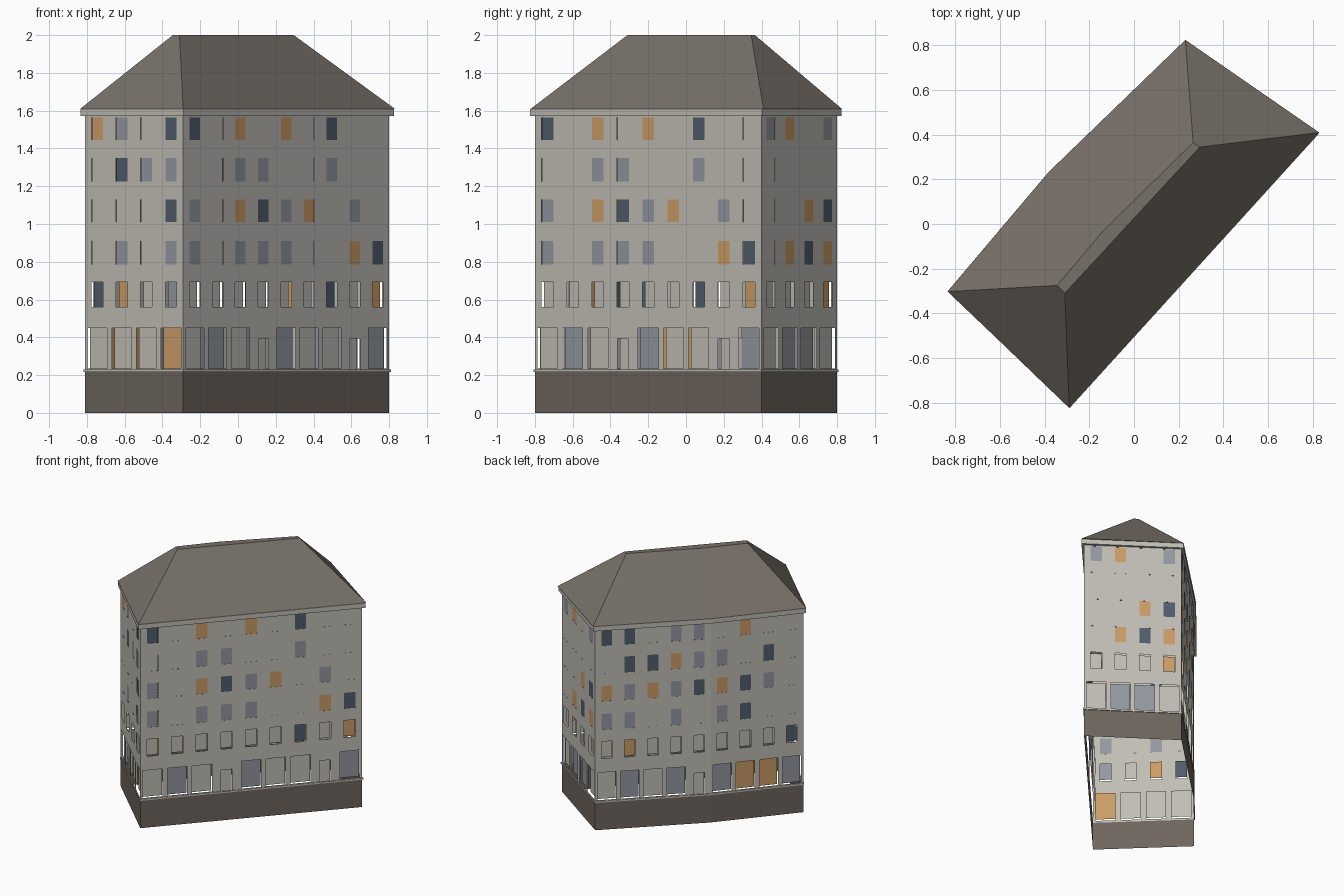
import bpy, bmesh
from mathutils import Vector

if "Cube" in bpy.data.objects:
    bpy.data.objects.remove(bpy.data.objects["Cube"])

# Footprint corners, counter-clockwise from the left corner; the long rear side has a slight bend
FOOT = [Vector(p) for p in [(-.81, -.30), (-.29, -.80), (.80, .40), (.23, .80), (-.37, .22)]]
EAVE = [(-.835, -.303), (-.29, -.822), (.83, .41), (.23, .825), (-.385, .23)]
RIDGE = [(-.345, -.275), (-.31, -.31), (.295, .345), (.265, .365), (-.138, -.031)]


def material(name, rgb):
    m = bpy.data.materials.new(name)
    m.diffuse_color = (*rgb, 1)
    m.use_nodes = True
    m.node_tree.nodes["Principled BSDF"].inputs["Base Color"].default_value = m.diffuse_color
    return m


WALL = material("warm_stone", (.53, .51, .46))
BROWN = material("plinth_brown", (.155, .13, .11))
ROOF = material("roof_brown", (.185, .162, .14))
SLATE = material("dark_slate_glass", (.08, .11, .15))
GREY = material("grey_glass", (.29, .31, .35))
ORANGE = material("lit_orange_glass", (.60, .33, .13))
PANE_MATS = [WALL, SLATE, GREY, ORANGE]


def make(name, faces, mats):
    """faces: list of (points, material index)"""
    bm = bmesh.new()
    for pts, mi in faces:
        bm.faces.new([bm.verts.new(p) for p in pts]).material_index = mi
    bmesh.ops.remove_doubles(bm, verts=bm.verts, dist=1e-5)
    me = bpy.data.meshes.new(name)
    bm.to_mesh(me)
    bm.free()
    for m in mats:
        me.materials.append(m)
    ob = bpy.data.objects.new(name, me)
    bpy.context.collection.objects.link(ob)
    return ob


def offset(poly, d):
    """Mitred outward offset of a counter-clockwise polygon"""
    out = []
    for i, p in enumerate(poly):
        a = (p - poly[i - 1]).normalized()
        b = (poly[(i + 1) % len(poly)] - p).normalized()
        na, nb = Vector((a.y, -a.x)), Vector((b.y, -b.x))
        out.append(p + (na + nb) * d / (1 + na.dot(nb)))
    return out


def skirt(lo, z0, hi, z1):
    """Ring of quads between two outlines"""
    n = len(lo)
    return [([(*lo[i], z0), (*lo[(i + 1) % n], z0), (*hi[(i + 1) % n], z1), (*hi[i], z1)], 0)
            for i in range(n)]


def moulding(name, d, z0, z1):
    """Projecting band around the building"""
    o = offset(FOOT, d)
    make(name, skirt(FOOT, z0, o, z0) + skirt(o, z0, o, z1) + skirt(o, z1, FOOT, z1), [WALL])


# Plinth (open underneath), ledge, cornice
make("plinth", skirt(FOOT, 0, FOOT, .22), [BROWN])
moulding("plinth_ledge", .006, .217, .229)
moulding("cornice", .018, 1.572, 1.61)

# Hipped roof with a narrow flat top
make("roof", skirt(EAVE, 1.61, RIDGE, 2.0) + [([(*p, 2.0) for p in RIDGE], 0)]
     + skirt(FOOT, 1.61, EAVE, 1.61), [ROOF])

# Storeys: band bottom, band top, window bottom, window top, width share, recess
STOREYS = [(.22, .50, .235, .45, .80, .02), (.50, .735, .56, .693, .46, .02),
           (.735, .96, .785, .91, .46, .001), (.96, 1.18, 1.01, 1.13, .46, .001),
           (1.18, 1.40, 1.225, 1.35, .46, .001), (1.40, 1.61, 1.445, 1.565, .46, .001)]
# Pane colours per wall, ground storey first: C stone, L slate, G grey, O orange, d door
SIDES = [
    ("left_end", ["CCCO", "LOCG", "CGCG", "CCCL", "CLGG", "OGCL"]),
    ("front_right", ["CGCdGCCdG", "CCCCCCLCO", "GCGGGCCOL", "GCOLGOCGC", "CCGGCCGCC", "LCOCOCLCC"]),
    ("right_end", ["CGGC", "CCCO", "COLO", "CCOL", "CCCC", "GOCG"]),
    ("rear_a", ["CGCGd", "COCCC", "GGCGC", "OGOGL", "CLLOG", "LLCGG"]),
    ("rear_b", ["GOOG", "CCCL", "GLCC", "OLGC", "GCLC", "COCC"]),
]

# Walls with window openings, and the panes set into them
for s, (side, rows) in enumerate(SIDES):
    a, b = FOOT[s], FOOT[(s + 1) % 5]
    along = (b - a).normalized()
    inward = Vector((-along.y, along.x))
    wall, panes = [], []

    def quad(u0, u1, z0, z1, depth=0.0):
        p, q = a.lerp(b, u0) + inward * depth, a.lerp(b, u1) + inward * depth
        return [(*p, z0), (*q, z0), (*q, z1), (*p, z1)]

    for (z0, z1, w0, w1, share, depth), row in zip(STOREYS, rows):
        n = len(row)
        for c, code in enumerate(row):
            lo, hi, width, top, bot = c / n, (c + 1) / n, share, w1, w0
            if code == "d":
                width, top, bot = .44, .395, .22
            u0, u1 = (c + .5 - width / 2) / n, (c + .5 + width / 2) / n
            wall += [(quad(lo, u0, z0, z1), 0), (quad(u1, hi, z0, z1), 0),
                     (quad(u0, u1, top, z1), 0)]
            if bot > z0:
                wall.append((quad(u0, u1, z0, bot), 0))
            panes.append((quad(u0, u1, bot, top, depth), max(0, "CLGO".find(code))))
    make(side + "_wall", wall, [WALL])
    make(side + "_windows", panes, PANE_MATS)
